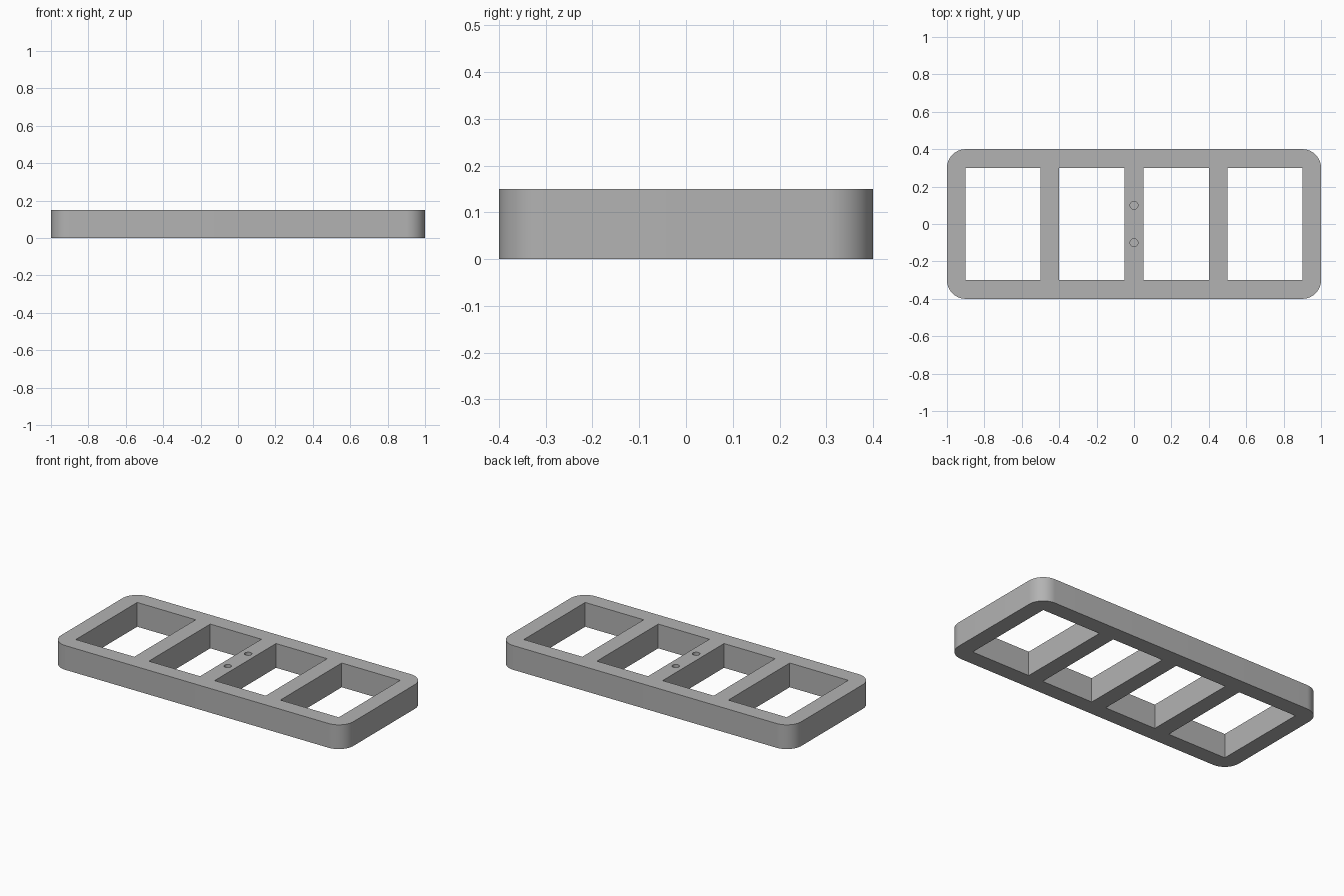
import bpy
import bmesh
import math
from mathutils import Matrix, Vector

cube = bpy.data.objects.get("Cube")
if cube:
    bpy.data.objects.remove(cube, do_unlink=True)

LENGTH, WIDTH, HEIGHT = 2.0, 0.8, 0.15
CORNER = 0.1
HOLE_RADIUS, HOLE_DEPTH = 0.021, 0.1

grey = bpy.data.materials.new("plain grey")
grey.use_nodes = True
colour = (0.45, 0.45, 0.45, 1)
grey.diffuse_color = colour
grey.node_tree.nodes["Principled BSDF"].inputs["Base Color"].default_value = colour


def add_box(bm, x0, x1, y0, y1, z0, z1):
    size = Vector((x1 - x0, y1 - y0, z1 - z0))
    centre = Vector((x0 + x1, y0 + y1, z0 + z1)) / 2
    matrix = Matrix.Translation(centre) @ Matrix.Diagonal(size).to_4x4()
    bmesh.ops.create_cube(bm, size=1, matrix=matrix)


def finish(bm, name):
    mesh = bpy.data.meshes.new(name)
    bm.to_mesh(mesh)
    bm.free()
    mesh.materials.append(grey)
    obj = bpy.data.objects.new(name, mesh)
    bpy.context.collection.objects.link(obj)
    return obj


# Solid slab with rounded upright corners
bm = bmesh.new()
add_box(bm, -LENGTH / 2, LENGTH / 2, -WIDTH / 2, WIDTH / 2, 0, HEIGHT)
upright = [e for e in bm.edges if abs(e.verts[0].co.z - e.verts[1].co.z) > 0.01]
bmesh.ops.bevel(bm, geom=upright, offset=CORNER, segments=16, profile=0.5, affect='EDGES')
frame = finish(bm, "frame")

# Four windows through the slab, and two blind screw holes in the middle bar
bm = bmesh.new()
for side in (-1, 1):
    for inner, outer in ((0.05, 0.4), (0.5, 0.9)):
        x0, x1 = sorted((side * inner, side * outer))
        add_box(bm, x0, x1, -0.3, 0.3, -0.1, HEIGHT + 0.1)
    bmesh.ops.create_cone(
        bm, cap_ends=True, segments=32, radius1=HOLE_RADIUS, radius2=HOLE_RADIUS,
        depth=2 * HOLE_DEPTH, matrix=Matrix.Translation((0, side * 0.1, HEIGHT)))
cutter = finish(bm, "opening_cutter")
cutter.hide_render = True

# Cut the openings, then drop the cutter
cut = frame.modifiers.new("openings", 'BOOLEAN')
cut.operation = 'DIFFERENCE'
cut.solver = 'EXACT'
cut.object = cutter
bpy.ops.object.select_all(action='DESELECT')
frame.select_set(True)
bpy.context.view_layer.objects.active = frame
bpy.ops.object.modifier_apply(modifier=cut.name)
bpy.data.objects.remove(cutter, do_unlink=True)
bpy.ops.object.shade_smooth_by_angle(angle=math.radians(30))
